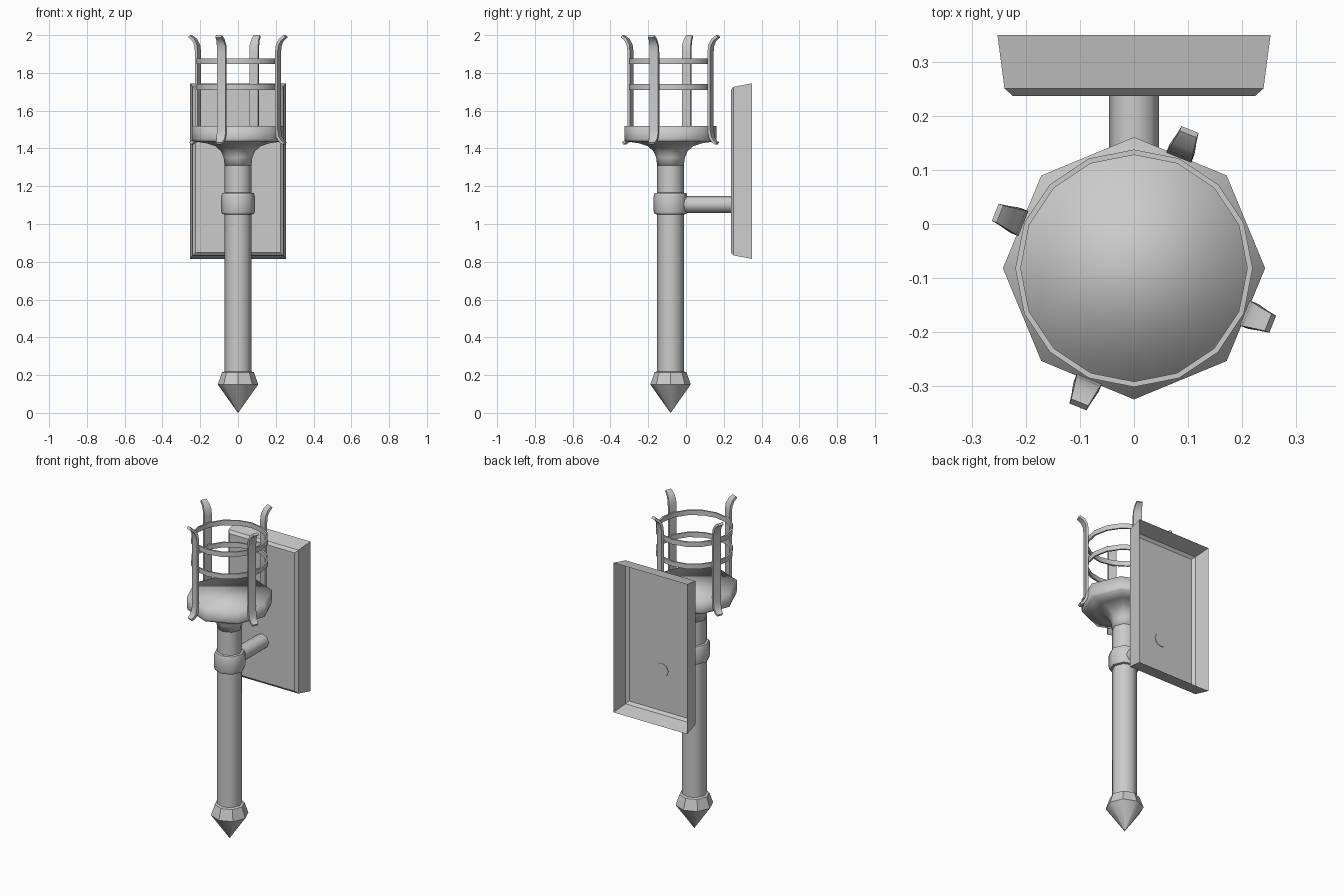
import bpy, bmesh, math
from mathutils import Vector

if "Cube" in bpy.data.objects:
    bpy.data.objects.remove(bpy.data.objects["Cube"])

CY = -0.082  # torch axis in y


def finish(name, bm, angle=None, normals=True):
    if normals:
        bmesh.ops.recalc_face_normals(bm, faces=bm.faces[:])
    me = bpy.data.meshes.new(name)
    bm.to_mesh(me)
    bm.free()
    ob = bpy.data.objects.new(name, me)
    bpy.context.collection.objects.link(ob)
    if angle:
        bpy.ops.object.select_all(action='DESELECT')
        ob.select_set(True)
        bpy.context.view_layer.objects.active = ob
        bpy.ops.object.shade_smooth_by_angle(angle=math.radians(angle))
    return ob


def bridge(bm, a, b):
    n = len(a)
    for i in range(n):
        bm.faces.new((a[i], a[(i + 1) % n], b[(i + 1) % n], b[i]))


def lathe(name, profile, sides=8, angle=50, closed=False):
    """Revolve (radius, z) points round the torch axis."""
    bm = bmesh.new()
    loops = []
    for r, z in profile:
        loops.append([bm.verts.new((r * math.cos(2 * math.pi * i / sides),
                                    CY + r * math.sin(2 * math.pi * i / sides), z))
                      for i in range(sides)])
    for a, b in zip(loops, loops[1:]):
        bridge(bm, a, b)
    if closed:
        bridge(bm, loops[-1], loops[0])
    else:
        bm.faces.new(loops[0])
        bm.faces.new(loops[-1])
    bmesh.ops.remove_doubles(bm, verts=bm.verts[:], dist=0.0003)
    return finish(name, bm, angle)


# Handle: shaft, pointed foot, collar and flared bowl
lathe("shaft", [(0.071, 0.20), (0.071, 1.34)])
lathe("pointed_foot", [(0.0005, 0), (0.107, 0.15), (0.085, 0.215), (0.071, 0.22)], angle=40)
lathe("collar", [(0.07, 1.05), (0.084, 1.053), (0.09, 1.07), (0.09, 1.145),
                 (0.084, 1.163), (0.07, 1.166)])
lathe("bowl", [(0.071, 1.31), (0.076, 1.352), (0.09, 1.385), (0.12, 1.412),
               (0.165, 1.427), (0.24, 1.438), (0.243, 1.45), (0.243, 1.52)], angle=100)

# Cage hoops
for i, z in enumerate((1.725, 1.862)):
    lathe(f"cage_hoop_{i + 1}", [(0.21, z - 0.015), (0.22, z - 0.015),
                                 (0.22, z + 0.015), (0.21, z + 0.015)], 16, 40, True)

# Cage bars: tapered strips curling outward at both ends (inner radius, z, half width)
path = [(0.262, 1.420, 0.017), (0.244, 1.432, 0.021), (0.228, 1.458, 0.024),
        (0.221, 1.50, 0.025), (0.221, 1.91, 0.025), (0.226, 1.95, 0.024),
        (0.242, 1.980, 0.021), (0.268, 2.0, 0.017)]
THICK = 0.015
for k in range(4):
    a = math.radians(68 + 90 * k)
    out, side = Vector((math.cos(a), math.sin(a), 0)), Vector((-math.sin(a), math.cos(a), 0))
    bm = bmesh.new()
    loops = []
    for j, (r, z, w) in enumerate(path):
        p, q = path[max(j - 1, 0)], path[min(j + 1, len(path) - 1)]
        t = Vector((q[0] - p[0], q[1] - p[1])).normalized()
        loop = []
        for s, d in ((-1, 0), (1, 0), (1, THICK), (-1, THICK)):
            pos = out * (r + t.y * d) + side * (s * w)
            loop.append(bm.verts.new((pos.x, CY + pos.y, min(z - t.x * d, 2.0))))
        loops.append(loop)
    for u, v in zip(loops, loops[1:]):
        bridge(bm, u, v)
    bm.faces.new(loops[0])
    bm.faces.new(loops[-1])
    finish(f"cage_bar_{k + 1}", bm, 40)

# Arm from collar to wall plate
bm = bmesh.new()
ends = [[bm.verts.new((0.046 * math.cos(math.pi * i / 4), y, 1.103 + 0.044 * math.sin(math.pi * i / 4)))
         for i in range(8)] for y in (-0.04, 0.24)]
bridge(bm, *ends)
for e in ends:
    bm.faces.new(e)
finish("wall_arm", bm, 50)

# Wall plate: bevelled tray, open at the back
bm = bmesh.new()
loops = []
for y, hx, hz in ((0.35, 0.253, 0.465), (0.251, 0.240, 0.446), (0.237, 0.224, 0.430)):
    loops.append([bm.verts.new((sx * hx, y, 1.28 + sz * hz))
                  for sx, sz in ((-1, -1), (1, -1), (1, 1), (-1, 1))])
for u, v in zip(loops, loops[1:]):
    bridge(bm, u, v)
front = bm.faces.new(loops[-1])
bmesh.ops.recalc_face_normals(bm, faces=bm.faces[:])
front.normal_update()
if front.normal.y > 0:
    bmesh.ops.reverse_faces(bm, faces=bm.faces[:])
finish("wall_plate", bm, normals=False)
